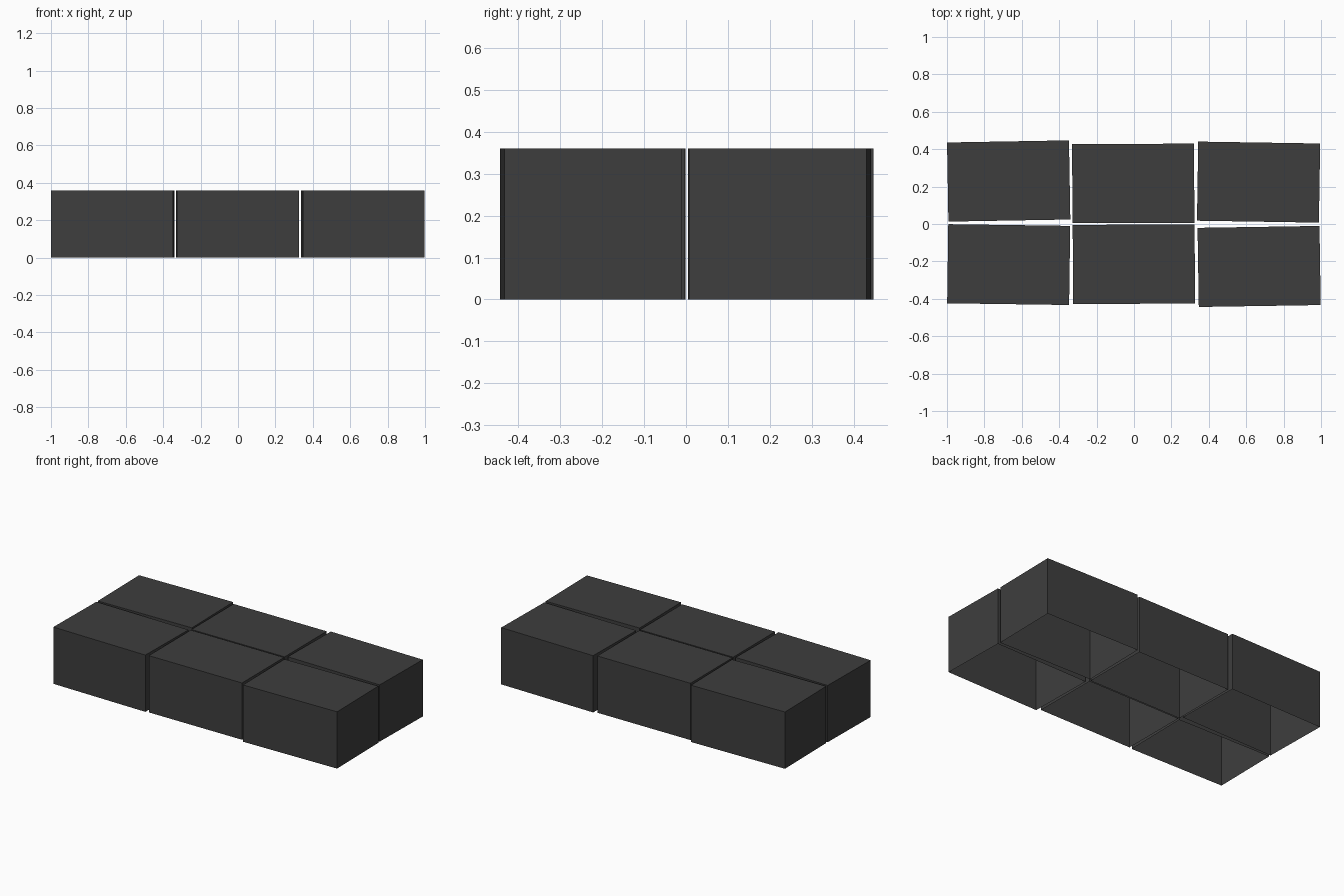
import bpy
import bmesh
from math import radians
from mathutils import Matrix

default_cube = bpy.data.objects.get("Cube")
if default_cube:
    bpy.data.objects.remove(default_cube, do_unlink=True)

WIDTH, DEPTH, HEIGHT = 0.652, 0.423, 0.36

# Single dark grey finish
grey = bpy.data.materials.new("dark_grey")
grey.use_nodes = True
colour = (0.048, 0.048, 0.048, 1)
grey.diffuse_color = colour
grey.node_tree.nodes["Principled BSDF"].inputs["Base Color"].default_value = colour


def open_box(name, x, y, turn):
    """Thin box shell without a floor, turned slightly about its middle."""
    bm = bmesh.new()
    bmesh.ops.create_cube(bm, size=1)
    bmesh.ops.delete(bm, geom=[f for f in bm.faces if f.normal.z < -0.5],
                     context="FACES")
    bmesh.ops.transform(bm, verts=bm.verts, matrix=(
        Matrix.Translation((0, 0, HEIGHT / 2))
        @ Matrix.Diagonal((WIDTH, DEPTH, HEIGHT, 1))))
    mesh = bpy.data.meshes.new(name)
    bm.to_mesh(mesh)
    bm.free()
    mesh.materials.append(grey)
    box = bpy.data.objects.new(name, mesh)
    box.location = (x, y, 0)
    box.rotation_euler.z = radians(turn)
    bpy.context.collection.objects.link(box)


# Two rows of three loosely placed boxes
open_box("back_right_box", -0.670, 0.230, 1.0)
open_box("back_middle_box", -0.004, 0.217, 0.2)
open_box("back_left_box", 0.666, 0.224, -0.9)
open_box("front_right_box", -0.670, -0.217, -0.8)
open_box("front_middle_box", -0.001, -0.215, 0.2)
open_box("front_left_box", 0.669, -0.227, 0.9)
